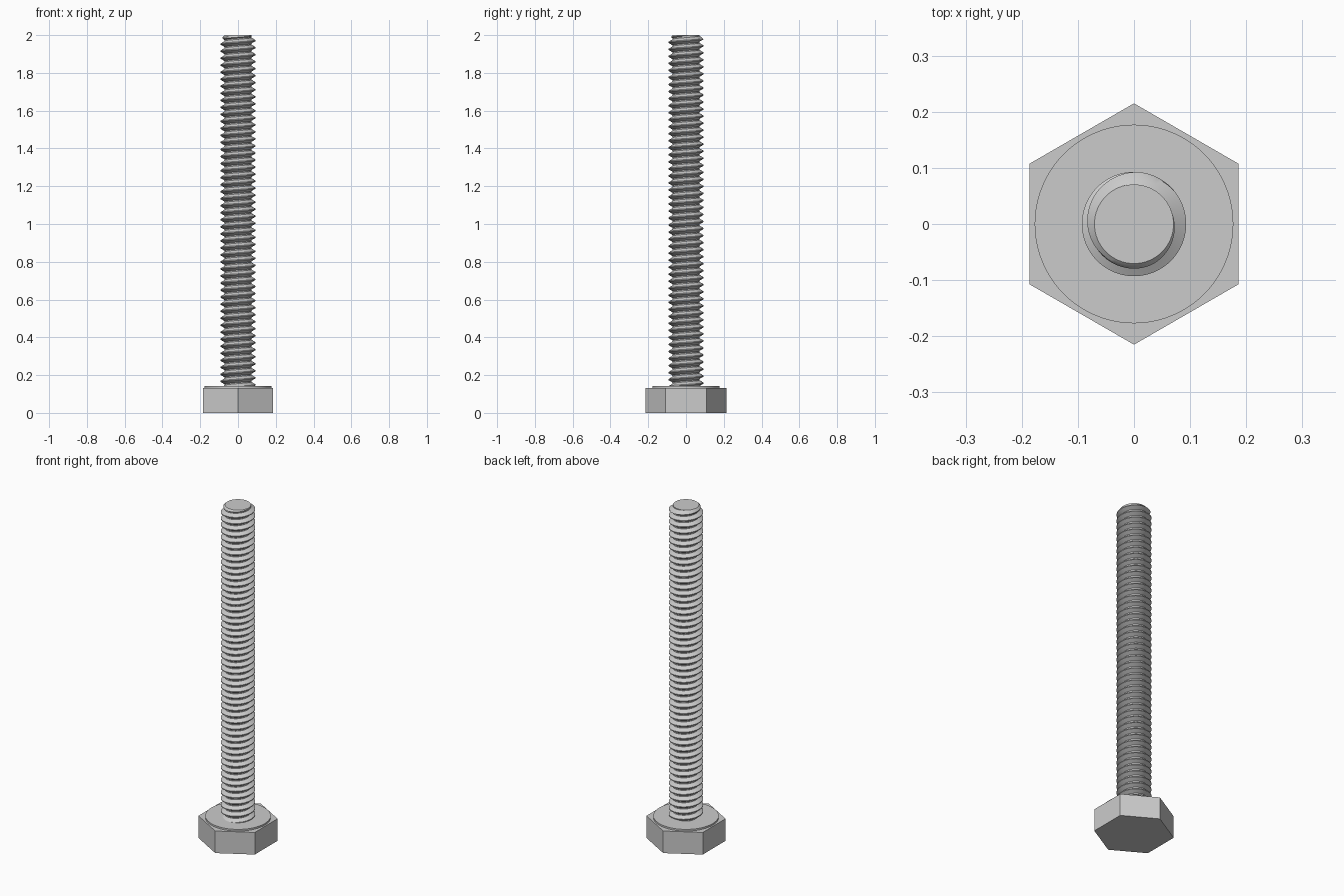
import bpy, bmesh, math

cube = bpy.data.objects.get("Cube")
if cube:
    bpy.data.objects.remove(cube, do_unlink=True)

steel = bpy.data.materials.new("grey_steel")
steel.use_nodes = True
GREY = (0.6, 0.6, 0.6, 1)
steel.diffuse_color = GREY
steel.node_tree.nodes["Principled BSDF"].inputs["Base Color"].default_value = GREY

HEAD_TOP, WASHER_TOP, TOP = 0.132, 0.142, 2.0
MAJOR, MINOR, PITCH = 0.093, 0.0705, 0.0372
SEGMENTS = 64


def finish(obj):
    obj.data.materials.append(steel)
    bpy.ops.object.select_all(action='DESELECT')
    obj.select_set(True)
    bpy.context.view_layer.objects.active = obj
    bpy.ops.object.shade_smooth_by_angle(angle=math.radians(25))


def prism(name, sides, radius, z0, z1, turn=0):
    bpy.ops.mesh.primitive_cylinder_add(vertices=sides, radius=radius, depth=z1 - z0,
                                        location=(0, 0, (z0 + z1) / 2), rotation=(0, 0, turn))
    obj = bpy.context.object
    obj.name = name
    finish(obj)


# Hexagonal head with corners on the y axis, and its raised bearing face
prism("hex_head", 6, 0.215, 0, HEAD_TOP)
prism("washer_face", 96, 0.177, HEAD_TOP - 0.01, WASHER_TOP)

# One pitch of the thread: root flat, rising flank, crest flat, falling flank
PROFILE = [(0, 0), (0.16, 0), (0.3, 0.4), (0.51, 1), (0.64, 1), (0.85, 0.4), (1, 0)]


def thread_radius(turns):
    u = turns % 1
    for (u0, h0), (u1, h1) in zip(PROFILE, PROFILE[1:]):
        if u <= u1:
            h = h0 + (h1 - h0) * (u - u0) / (u1 - u0)
            return MINOR + (MAJOR - MINOR) * h
    return MINOR


# Right-handed helical thread, tapered to the root at the tip
bm = bmesh.new()
z_start = HEAD_TOP - 0.005
rows = [k + u for k in range(-2, int((TOP - z_start) / PITCH) + 3) for u, h in PROFILE[:-1]]
columns = []
for i in range(SEGMENTS + 1):
    angle = 2 * math.pi * i / SEGMENTS
    lift = i / SEGMENTS
    column = []
    for row in rows:
        z = min(max(TOP + (row + lift - rows[-1] + 1.5) * PITCH, z_start), TOP)
        turns = (z - TOP) / PITCH - lift + rows[-1] - 1.5
        r = min(thread_radius(turns), MINOR + TOP - z)
        column.append(bm.verts.new((r * math.cos(angle), r * math.sin(angle), z)))
    columns.append(column)
for a, b in zip(columns, columns[1:]):
    for j in range(len(rows) - 1):
        bm.faces.new((a[j], b[j], b[j + 1], a[j + 1]))
bmesh.ops.remove_doubles(bm, verts=bm.verts, dist=0.00002)

# Flat tip
tip = [e for e in bm.edges if e.is_boundary and all(v.co.z > TOP - 0.0001 for v in e.verts)]
bmesh.ops.edgeloop_fill(bm, edges=tip)
bmesh.ops.recalc_face_normals(bm, faces=bm.faces)
mesh = bpy.data.meshes.new("threaded_shank")
bm.to_mesh(mesh)
bm.free()
shank = bpy.data.objects.new("threaded_shank", mesh)
bpy.context.collection.objects.link(shank)
finish(shank)
